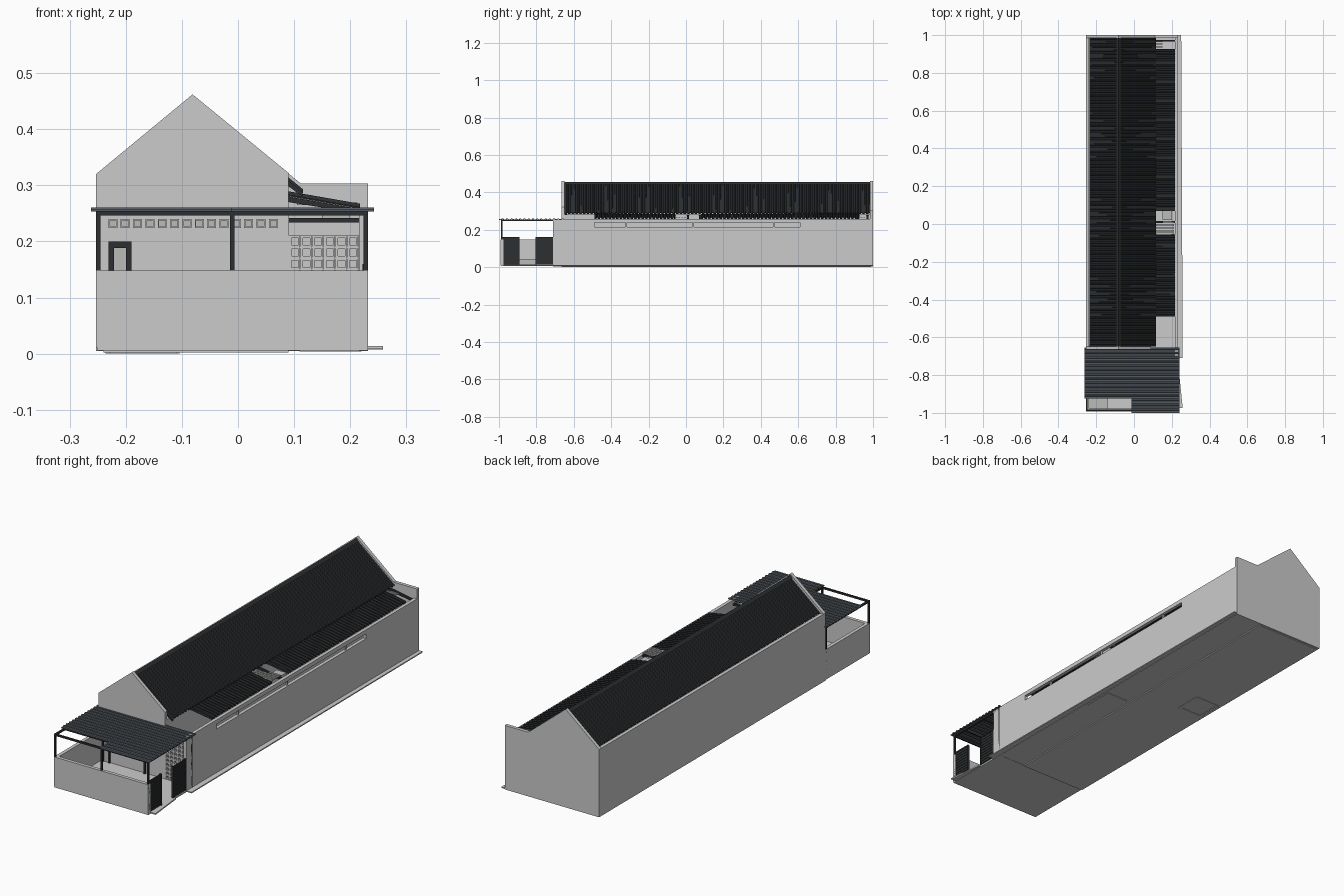
import bpy, bmesh, math

if "Cube" in bpy.data.objects:
    bpy.data.objects.remove(bpy.data.objects["Cube"])


def material(name, c):
    m = bpy.data.materials.new(name)
    m.diffuse_color = (*c, 1)
    m.use_nodes = True
    m.node_tree.nodes["Principled BSDF"].inputs["Base Color"].default_value = m.diffuse_color
    return m


DARK = material("dark_metal", (0.025, 0.028, 0.03))
STEEL = material("blue_grey_sheet", (0.09, 0.105, 0.12))
LIGHT = material("pale_grey", (0.5, 0.5, 0.49))


def finish(name, bm, mat=None):
    bmesh.ops.recalc_face_normals(bm, faces=bm.faces)
    me = bpy.data.meshes.new(name)
    bm.to_mesh(me)
    bm.free()
    ob = bpy.data.objects.new(name, me)
    bpy.context.collection.objects.link(ob)
    if mat:
        me.materials.append(mat)
    return ob


def add_box(bm, x0, x1, y0, y1, z0, z1):
    vs = bmesh.ops.create_cube(bm, size=1)["verts"]
    for v in vs:
        v.co = (x1 if v.co.x > 0 else x0, y1 if v.co.y > 0 else y0, z1 if v.co.z > 0 else z0)


def boxes(name, dims, mat=None):
    bm = bmesh.new()
    for d in dims:
        add_box(bm, *d)
    return finish(name, bm, mat)


def prism(name, pts, y0, y1, mat=None):
    """Extrude an (x, z) profile along y."""
    bm = bmesh.new()
    f = bm.faces.new([bm.verts.new((x, y0, z)) for x, z in pts])
    ext = bmesh.ops.extrude_face_region(bm, geom=[f])["geom"]
    bmesh.ops.translate(bm, vec=(0, y1 - y0, 0), verts=[g for g in ext if isinstance(g, bmesh.types.BMVert)])
    return finish(name, bm, mat)


def sheet(name, a, b, y0, y1, mat, pitch=0.02, amp=0.006):
    """Trapezoid-corrugated sheet from (x, z) a to b, ribs stacked along y."""
    bm = bmesh.new()
    n = max(1, round((y1 - y0) / pitch))
    p = (y1 - y0) / n
    prof = [(y0 + (i + t) * p, h * amp) for i in range(n)
            for t, h in ((0, 0), (0.5, 0), (0.62, 1), (0.88, 1))] + [(y1, 0)]
    rows = [(bm.verts.new((a[0], y, a[1] + h)), bm.verts.new((b[0], y, b[1] + h))) for y, h in prof]
    for r, s in zip(rows, rows[1:]):
        bm.faces.new((r[0], r[1], s[1], s[0]))
    ob = finish(name, bm, mat)
    mod = ob.modifiers.new("thickness", "SOLIDIFY")
    mod.thickness = 0.003
    mod.offset = 0
    return ob


L, R, T = -0.253, 0.232, 0.016      # outer wall faces and wall thickness
IN = 0.09                            # inner wall of the main house
FY = -0.665                          # house front

# Floors and ground strips
boxes("house_floor", [(L + .013, IN, FY, .99, .002, .012)])
boxes("side_passage_floor", [(IN, R - .003, FY, .99, .007, .013)])
boxes("yard_floor", [(L + .003, R, -.99, FY, .006, .012)])
boxes("floor_patch", [(.11, .22, -.06, .08, .004, .007)])
fx, fy = -.17, .25
boxes("foundation_frame", [(fx - .06, fx + .06, fy + s * .06 - .006, fy + s * .06 + .006, 0, .004) for s in (-1, 1)]
      + [(fx + s * .06 - .006, fx + s * .06 + .006, fy - .06, fy + .06, 0, .004) for s in (-1, 1)])


def ground_strip(name, pts, z0, z1):
    bm = bmesh.new()
    f = bm.faces.new([bm.verts.new((x, y, z0)) for x, y in pts])
    ext = bmesh.ops.extrude_face_region(bm, geom=[f])["geom"]
    bmesh.ops.translate(bm, vec=(0, 0, z1 - z0), verts=[g for g in ext if isinstance(g, bmesh.types.BMVert)])
    return finish(name, bm)


ground_strip("side_kerb", [(R - .01, -.71), (.258, -.71), (.25, 1), (R - .01, 1)], .007, .012)
ground_strip("gate_ramp", [(R - .01, -.975), (.258, -.975), (.24, -.80), (R - .01, -.80)], .008, .014)

# Gable walls front and back
prism("front_gable_wall", [(L, .005), (IN, .005), (IN, .322), (-.081, .462), (L, .32)], FY, FY + T)
prism("back_gable_wall", [(L, .005), (R, .005), (R, .303), (.112, .303), (-.081, .462), (L, .32)], 1 - T, 1)

# Long walls
boxes("left_wall", [(L, L + T, FY + T, 1 - T, .005, .32)])
boxes("inner_wall", [(IN - T, IN, FY + T, 1 - T, .012, .282)])
boxes("right_wall", [(R - T, R, -.71, 1 - T, .005, .215), (R - T, R, -.71, 1 - T, .238, .257),
                     (R - T, R, -.71, -.49, .215, .238), (R - T, R, .61, 1 - T, .215, .238)])
boxes("strip_window_mullions", [(R - T + .003, R - .006, y - .004, y + .004, .213, .24)
                                for y in (-.32, .04, .47)])
boxes("yard_wall", [(L, R, -.992, -.992 + T, .01, .148), (L, L + T, -.98, FY, .01, .148)])
boxes("planter", [(L + T, -.14, -.976, -.80, .012, .045)], LIGHT)

# Main roof with ridge cap
ridge, eave_r, eave_l = (-.081, .446), (.115, .286), (-.236, .319)
sheet("roof_right", ridge, eave_r, FY + T, 1 - T, DARK)
sheet("roof_left", ridge, eave_l, FY + T, 1 - T, DARK)
prism("ridge_cap", [(-.093, .444), (-.081, .456), (-.069, .444), (-.081, .45)], FY + T, 1 - T, DARK)
prism("roof_edge_rafter", [(IN, .308), (.115, .288), (.115, .280), (IN, .298)], FY + T, FY + T + .012, DARK)

# Low side roof in two lengths with rafters
for tag, y0, y1 in (("front", -.49, -.06), ("back", .08, .925)):
    sheet("side_roof_" + tag, (IN, .282), (.217, .26), y0, y1, DARK)
for i, y in enumerate((-.485, -.06, .01, .075, .92, .97)):
    prism(f"side_rafter_{i}", [(IN, .28), (.217, .258), (.217, .25), (IN, .27)], y - .005, y + .005, DARK)
boxes("skylight_slats", [(.105, .213, -.055 + i * .015, -.046 + i * .015, .265, .269) for i in range(5)]
      + [(.105, .15, .934 + i * .015, .943 + i * .015, .265, .269) for i in range(3)], LIGHT)
boxes("skylight_box", [(.15, .20, .02, .07, .24, .255)], LIGHT)

# Front door
boxes("door_frame", [(-.231, -.221, FY - .006, FY, .012, .2), (-.20, -.19, FY - .006, FY, .012, .2),
                     (-.221, -.20, FY - .006, FY, .188, .2)], DARK)
boxes("door_panel", [(-.221, -.20, FY - .003, FY, .012, .188)], LIGHT)


def block_grid(name, x0, z0, cols, rows, px, pz, w, y0, y1):
    """Grid of hollow square blocks."""
    d = []
    for i in range(cols):
        for j in range(rows):
            x, z, t = x0 + i * px, z0 + j * pz, .0025
            d += [(x, x + t, y0, y1, z, z + w), (x + w - t, x + w, y0, y1, z, z + w),
                  (x + t, x + w - t, y0, y1, z, z + t), (x + t, x + w - t, y0, y1, z + w - t, z + w)]
    return boxes(name, d)


# Vent blocks above the door, lattice wall closing the side passage
block_grid("vent_blocks", -.231, .224, 14, 1, .022, .02, .016, FY - .005, FY)
boxes("vent_panes", [(-.228 + i * .022, -.218 + i * .022, FY - .002, FY, .227, .237) for i in range(14)], LIGHT)
block_grid("lattice_blocks", .0925, .012, 6, 10, .0208, .0199, .0175, FY, FY + .012)
boxes("lattice_frame", [(.09 + i * .0208, .0925 + i * .0208, FY, FY + .012, .012, .211) for i in range(7)]
      + [(.09, .217, FY, FY + .012, .0095 + j * .0199, .012 + j * .0199) for j in range(11)])
boxes("lattice_lintel", [(IN, .217, FY, FY + .012, .234, .242)], DARK)

# Canopy posts and beams
p = .008
xs = (L, -.014, R - p)
posts = [(x, x + p, -.99, -.99 + p, .148 if x < .2 else .012, .254) for x in xs]
posts += [(x, x + p, FY - p - .002, FY - .002, .012, .254) for x in xs]
beams = [(x, x + p, -.99, FY, .246, .254) for x in xs]
beams += [(L, R, y, y + p, .246, .254) for y in (-.99, -.92, -.79, FY - p - .002)]
boxes("canopy_posts", posts, DARK)
boxes("canopy_beams", beams, DARK)

# Canopy sheets: full width at the back, right half at the front
sheet("canopy_sheet", (-.262, .255), (.242, .255), -.925, -.655, STEEL, .022, .004)
sheet("canopy_front_sheet", (-.012, .255), (.242, .255), -1.0, -.925, STEEL, .022, .004)

# Gate leaves on the right of the yard, with slats
for tag, y0, y1 in (("front", -.985, -.89), ("back", -.805, -.71)):
    boxes("gate_" + tag, [(R - .008, R - .003, y0, y1, .014, .158)]
          + [(R - .01, R, y, y + .006, .014, .16) for y in (y0, y1 - .006)]
          + [(R - .004, R - .001, y0, y1, .02 + k * .0135, .026 + k * .0135) for k in range(11)], DARK)
